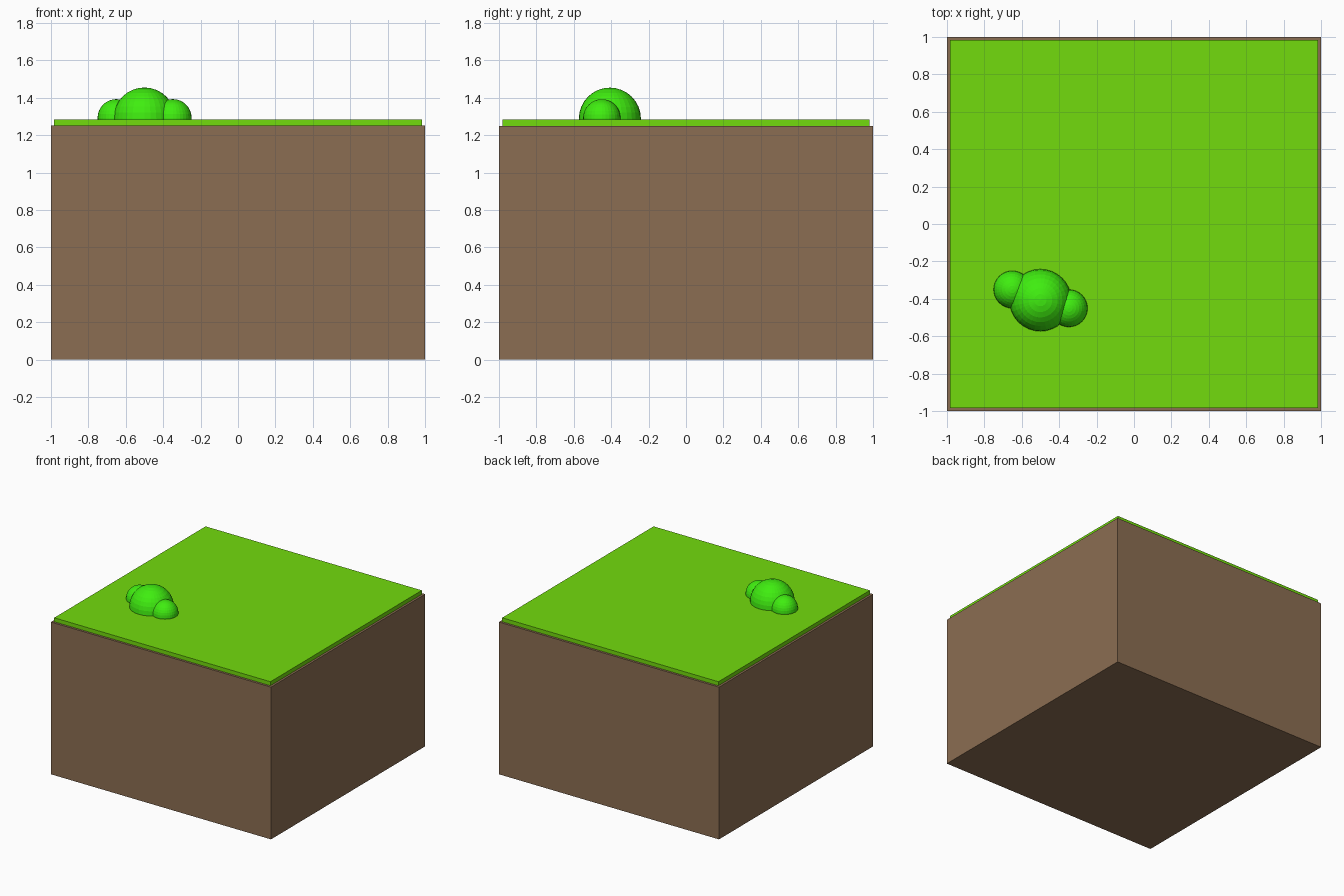
import bpy

if "Cube" in bpy.data.objects:
    bpy.data.objects.remove(bpy.data.objects["Cube"])


def material(name, color):
    m = bpy.data.materials.new(name)
    m.diffuse_color = color
    m.use_nodes = True
    m.node_tree.nodes["Principled BSDF"].inputs["Base Color"].default_value = m.diffuse_color
    return m


def box(name, half, z0, z1, mat):
    bpy.ops.mesh.primitive_cube_add(size=1, location=(0, 0, (z0 + z1) / 2))
    o = bpy.context.object
    o.name = name
    o.scale = (2 * half, 2 * half, z1 - z0)
    bpy.ops.object.transform_apply(location=False, rotation=False, scale=True)
    o.data.materials.append(mat)


def ball(name, x, y, z, r, mat):
    bpy.ops.mesh.primitive_uv_sphere_add(segments=32, ring_count=16, radius=r,
                                         location=(x, y, z))
    o = bpy.context.object
    o.name = name
    o.data.materials.append(mat)


dirt = material("dirt", (0.26, 0.155, 0.085, 1))
grass = material("grass", (0.17, 0.71, 0.004, 1))
leaf = material("leaf", (0.05, 0.85, 0.005, 1))

# Ground block with a slightly inset turf layer
box("dirt_block", 1.0, 0.0, 1.25, dirt)
box("grass_layer", 0.982, 1.25, 1.283, grass)

# Bush: three balls half sunk into the turf
ball("bush_middle", -0.5, -0.407, 1.288, 0.166, leaf)
ball("bush_left", -0.65, -0.35, 1.292, 0.1, leaf)
ball("bush_right", -0.348, -0.45, 1.292, 0.1, leaf)
